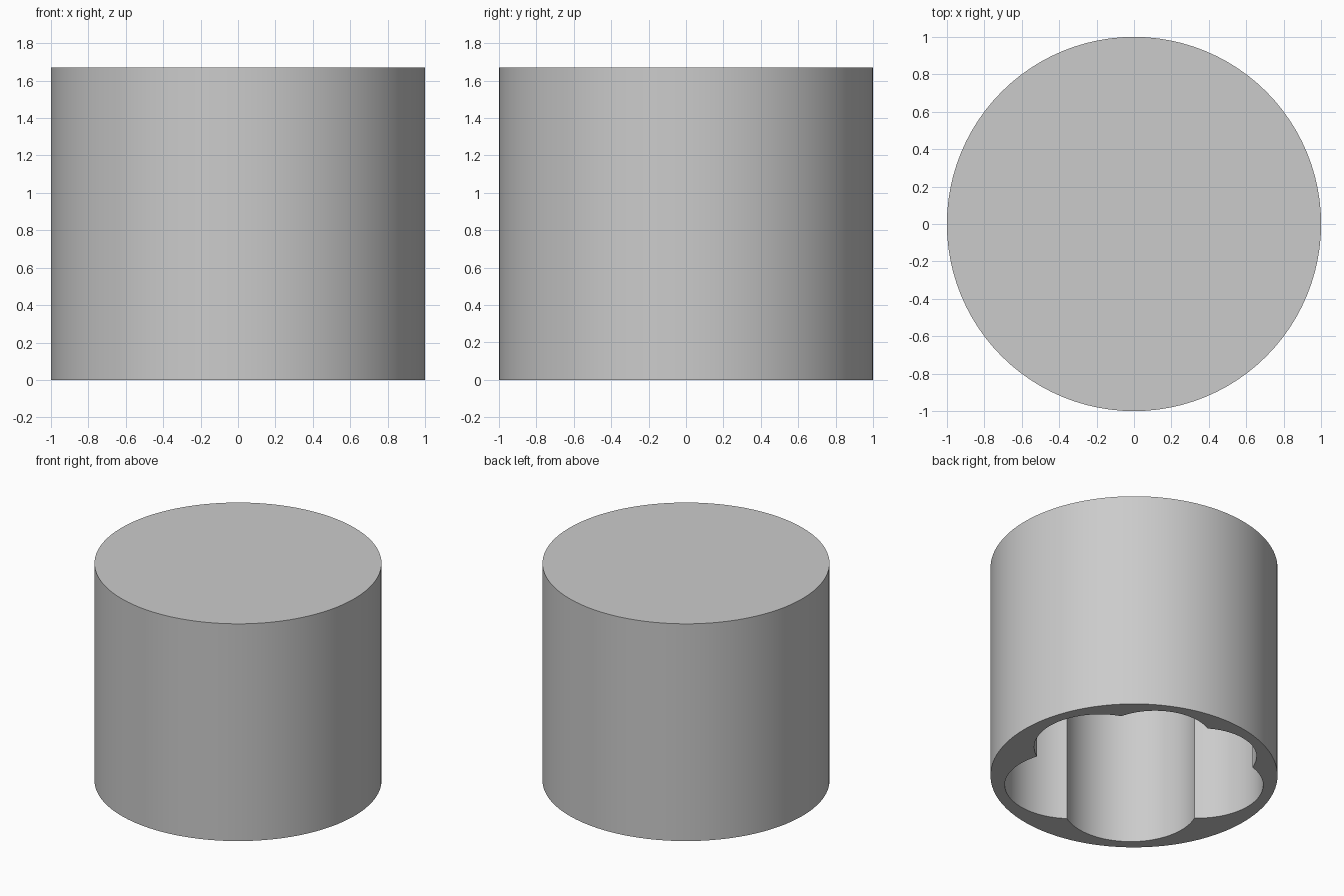
import bpy, bmesh, math
from mathutils import Vector
from mathutils.geometry import intersect_line_line_2d

if "Cube" in bpy.data.objects:
    bpy.data.objects.remove(bpy.data.objects["Cube"])

HEIGHT = 1.67
ROOF = 0.10
AXIS = math.radians(88)          # mirror axis of the lobed recess

grey = bpy.data.materials.new("light_grey")
grey.diffuse_color = (0.6, 0.6, 0.6, 1)
grey.use_nodes = True
grey.node_tree.nodes["Principled BSDF"].inputs["Base Color"].default_value = grey.diffuse_color


def prism(name, pts, z0, z1):
    """Closed prism from a counter-clockwise outline."""
    bm = bmesh.new()
    low = [bm.verts.new((x, y, z0)) for x, y in pts]
    top = [bm.verts.new((x, y, z1)) for x, y in pts]
    n = len(pts)
    bm.faces.new(low[::-1])
    bm.faces.new(top)
    for i in range(n):
        j = (i + 1) % n
        bm.faces.new((low[i], low[j], top[j], top[i]))
    me = bpy.data.meshes.new(name)
    bm.to_mesh(me)
    bm.free()
    me.materials.append(grey)
    ob = bpy.data.objects.new(name, me)
    bpy.context.collection.objects.link(ob)
    return ob


def outer_crossing(a, b):
    """Crossing of two circles (centre, radius) furthest from the middle."""
    (c1, r1), (c2, r2) = a, b
    d = c2 - c1
    L = d.length
    t = (L * L + r1 * r1 - r2 * r2) / (2 * L)
    h = math.sqrt(max(r1 * r1 - t * t, 0))
    d.normalize()
    side = Vector((-d.y, d.x))
    mid = c1 + d * t
    return max((mid + side * h, mid - side * h), key=lambda p: p.length)


# Six lobes: angle from the mirror axis, centre distance, radius
half = [(22, 0.53, 0.395), (69, 0.463, 0.457), (145, 0.453, 0.467)]
lobes = half + [(360 - a, d, r) for a, d, r in reversed(half)]
circles = []
for a, d, r in lobes:
    t = AXIS + math.radians(a)
    circles.append((Vector((d * math.cos(t), d * math.sin(t))), r))

# Recess outline: one arc per lobe, from cusp to cusp
outline = []
for i, (c, r) in enumerate(circles):
    p = outer_crossing(circles[i - 1], circles[i]) - c
    q = outer_crossing(circles[i], circles[(i + 1) % 6]) - c
    start = math.atan2(p.y, p.x)
    sweep = (math.atan2(q.y, q.x) - start) % (2 * math.pi)
    for k in range(28):
        t = start + sweep * k / 28
        outline.append((c.x + r * math.cos(t), c.y + r * math.sin(t)))

# Round body with a closed top
N = 96
ring = [(math.cos(2 * math.pi * i / N), math.sin(2 * math.pi * i / N)) for i in range(N)]
body = prism("round_body", ring, 0, HEIGHT)

# Lobed recess cut from below
cutter = prism("recess_cutter", outline, -0.2, HEIGHT - ROOF)
cutter.hide_render = True
mod = body.modifiers.new("recess", 'BOOLEAN')
mod.operation = 'DIFFERENCE'
mod.solver = 'EXACT'
mod.object = cutter

bpy.context.view_layer.objects.active = body
body.select_set(True)
cutter.select_set(False)
bpy.ops.object.modifier_apply(modifier=mod.name)
bpy.data.objects.remove(cutter)
bpy.ops.object.shade_smooth_by_angle(angle=math.radians(25))
